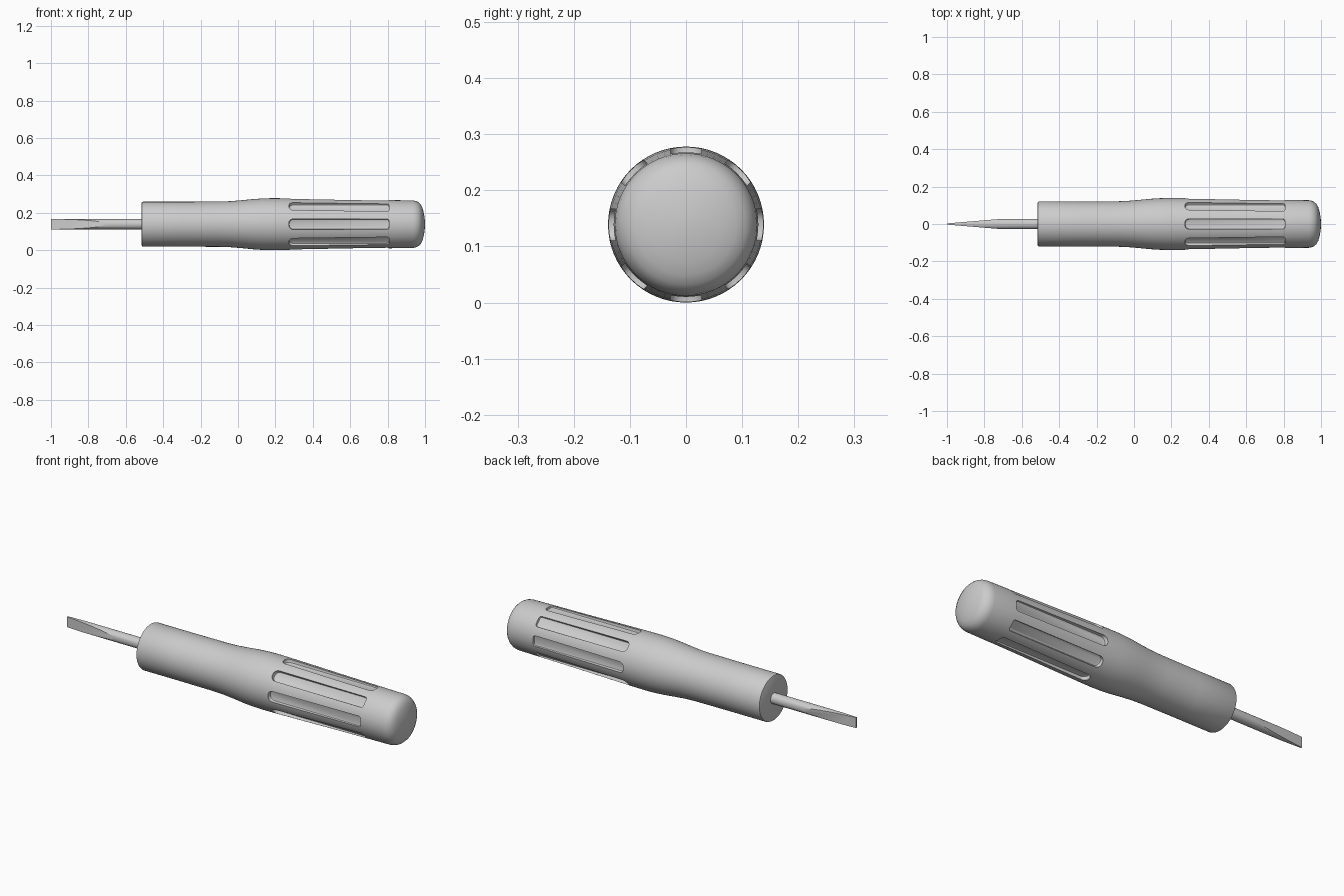
import bpy, bmesh
from math import sin, cos, pi, radians
from mathutils import Matrix, Vector

cube = bpy.data.objects.get("Cube")
if cube:
    bpy.data.objects.remove(cube)

AXIS_Z = 0.139
SHAFT_R = 0.028


def material(name, colour):
    mat = bpy.data.materials.new(name)
    mat.use_nodes = True
    mat.diffuse_color = colour
    mat.node_tree.nodes["Principled BSDF"].inputs["Base Color"].default_value = colour
    return mat


def make_object(name, bm, mat=None):
    bmesh.ops.recalc_face_normals(bm, faces=bm.faces)
    mesh = bpy.data.meshes.new(name)
    bm.to_mesh(mesh)
    bm.free()
    obj = bpy.data.objects.new(name, mesh)
    obj.location.z = AXIS_Z
    bpy.context.collection.objects.link(obj)
    if mat:
        mesh.materials.append(mat)
    return obj


def select_only(obj):
    bpy.ops.object.select_all(action="DESELECT")
    obj.select_set(True)
    bpy.context.view_layer.objects.active = obj


def lathe(profile, segments):
    """Solid of revolution around x from (x, radius) points, with capped ends."""
    bm = bmesh.new()
    rings = []
    for x, r in profile:
        angles = [2 * pi * i / segments for i in range(segments)]
        rings.append([bm.verts.new((x, r * cos(a), r * sin(a))) for a in angles])
    for a, b in zip(rings, rings[1:]):
        for i in range(segments):
            j = (i + 1) % segments
            bm.faces.new((a[i], a[j], b[j], b[i]))
    bm.faces.new(rings[0])
    bm.faces.new(rings[-1])
    return bm


def add_groove_cutter(bm, angle):
    """Slot with rounded ends and a softened floor, turned around the handle."""
    x0, x1, half, floor = 0.272, 0.808, 0.028, 0.117
    outline = []
    for cx, cy, r, start in ((x1, half, 0.012, 0), (x0, half, 0.024, 90),
                             (x0, -half, 0.024, 180), (x1, -half, 0.012, 270)):
        sx, sy = (-1 if cx == x1 else 1), (-1 if cy > 0 else 1)
        for k in range(7):
            a = radians(start + 15 * k)
            outline.append((cx + sx * r + r * cos(a), cy + sy * r + r * sin(a)))
    layers = []
    for inset, height in ((0.006, floor), (0.002, floor + 0.002),
                          (0, floor + 0.006), (0, 0.18)):
        mid = (x0 + x1) / 2
        kx, ky = 1 - inset / (x1 - mid), 1 - inset / half
        layers.append([bm.verts.new((mid + (x - mid) * kx, y * ky, height))
                       for x, y in outline])
    n = len(outline)
    for a, b in zip(layers, layers[1:]):
        for i in range(n):
            bm.faces.new((a[i], a[(i + 1) % n], b[(i + 1) % n], b[i]))
    bm.faces.new(layers[0])
    bm.faces.new(layers[-1])
    verts = [v for layer in layers for v in layer]
    bmesh.ops.rotate(bm, verts=verts, cent=(0, 0, 0), matrix=Matrix.Rotation(angle, 3, "X"))


grey = material("light grey", (0.6, 0.6, 0.6, 1))

# Handle: straight collar, swelling grip and domed butt
profile = [(-0.515, 0.114), (-0.513, 0.118), (-0.508, 0.12), (-0.3, 0.12), (-0.1, 0.121),
           (-0.04, 0.123), (0.02, 0.128), (0.08, 0.134), (0.13, 0.1375), (0.18, 0.139),
           (0.25, 0.1385), (0.4, 0.136), (0.6, 0.132), (0.8, 0.129), (0.935, 0.127),
           (0.951, 0.124), (0.965, 0.117), (0.976, 0.107), (0.985, 0.09),
           (0.992, 0.067), (0.997, 0.04), (1.0, 0.012)]
handle = make_object("handle", lathe(profile, 64), grey)

# Eight finger grooves cut around the grip
cutter_mesh = bmesh.new()
for i in range(8):
    add_groove_cutter(cutter_mesh, i * pi / 4)
cutter = make_object("groove_cutter", cutter_mesh)
cutter.hide_render = True
cut = handle.modifiers.new("grooves", "BOOLEAN")
cut.operation = "DIFFERENCE"
cut.solver = "EXACT"
cut.object = cutter
select_only(handle)
bpy.ops.object.modifier_apply(modifier=cut.name)
bpy.data.objects.remove(cutter)

# Shaft: round rod with two flats ground to a thin blade
shaft_mesh = lathe([(-1, SHAFT_R), (-0.5, SHAFT_R)], 32)
for side in (-1, 1):
    tip = Vector((-1, side * 0.003, 0))
    taper = Vector((-0.7, side * SHAFT_R, 0)) - tip
    normal = Vector((-taper.y, taper.x, 0)) * side
    geom = shaft_mesh.verts[:] + shaft_mesh.edges[:] + shaft_mesh.faces[:]
    result = bmesh.ops.bisect_plane(shaft_mesh, geom=geom, plane_co=tip,
                                    plane_no=normal, clear_outer=True)
    edges = [e for e in result["geom_cut"] if isinstance(e, bmesh.types.BMEdge)]
    bmesh.ops.contextual_create(shaft_mesh, geom=edges)
shaft = make_object("shaft", shaft_mesh, grey)

for obj, angle in ((handle, 35), (shaft, 20)):
    select_only(obj)
    bpy.ops.object.shade_smooth_by_angle(angle=radians(angle))
